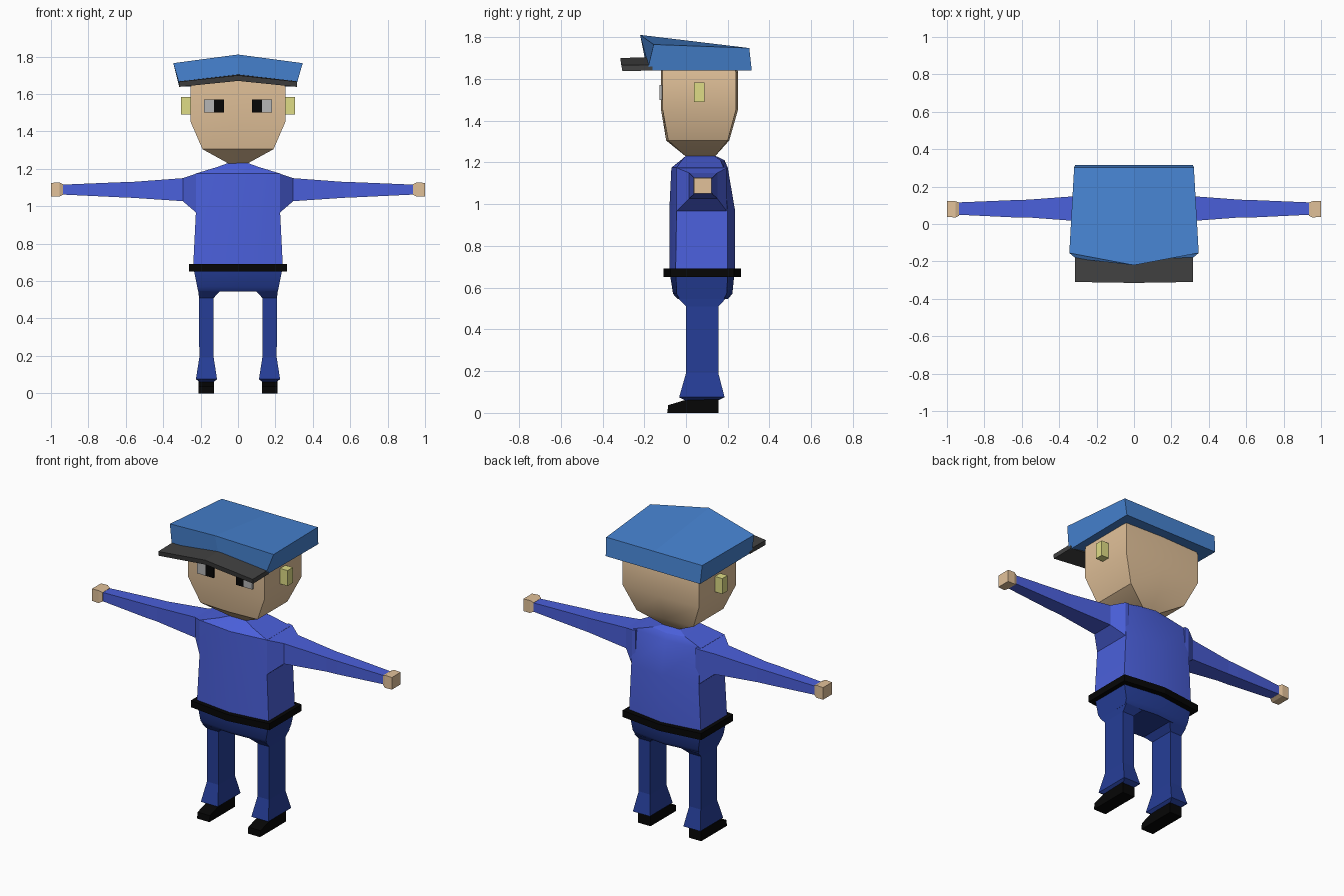
import bpy, bmesh, math


def material(name, rgb):
    m = bpy.data.materials.new(name)
    m.diffuse_color = [(c / 255) ** 2.2 for c in rgb] + [1]
    return m


SHIRT = material("shirt_blue", (76, 96, 218))
PANTS = material("navy", (42, 64, 150))
SKIN = material("skin", (225, 192, 152))
HAT = material("hat_blue", (72, 130, 208))
BLACK = material("black", (14, 14, 14))
BRIM = material("dark_grey", (68, 68, 68))
EAR = material("ear_yellow", (222, 219, 133))
EYE = material("eye_grey", (180, 180, 180))


def loft(name, rings, mat, mirror=False, smooth=0):
    """Skin a stack of equal-length point rings and cap both ends."""
    bm = bmesh.new()
    rows = [[bm.verts.new(p) for p in r] for r in rings]
    n = len(rows[0])
    for a, b in zip(rows, rows[1:]):
        for i in range(n):
            j = (i + 1) % n
            bm.faces.new((a[i], a[j], b[j], b[i]))
    for r in (rows[0], rows[-1]):
        if n == 6:
            bm.faces.new((r[0], r[1], r[2], r[3]))
            bm.faces.new((r[0], r[3], r[4], r[5]))
        else:
            bm.faces.new(r)
    bmesh.ops.recalc_face_normals(bm, faces=bm.faces[:])
    me = bpy.data.meshes.new(name)
    bm.to_mesh(me)
    bm.free()
    me.materials.append(mat)
    if smooth:
        me.shade_smooth()
        me.set_sharp_from_angle(angle=math.radians(smooth))
    ob = bpy.data.objects.new(name, me)
    bpy.context.collection.objects.link(ob)
    if mirror:
        ob.modifiers.new("mirror", 'MIRROR')
    return ob


def hexa(z, hx, fc, fs, bs, bc):
    """Horizontal six-sided body section: half width, front and back depths."""
    return [(0, fc, z), (hx, fs, z), (hx, bs, z), (0, bc, z), (-hx, bs, z), (-hx, fs, z)]


def rect_z(z, x0, x1, y0, y1):
    return [(x0, y0, z), (x1, y0, z), (x1, y1, z), (x0, y1, z)]


def rect_x(x, y0, y1, z0, z1):
    return [(x, y0, z0), (x, y1, z0), (x, y1, z1), (x, y0, z1)]


def box(name, x0, x1, y0, y1, z0, z1, mat):
    return loft(name, [rect_x(x, y0, y1, z0, z1) for x in (x0, x1)], mat, True)


# Torso and sleeves
loft("torso", [
    hexa(0.67, 0.24, -0.08, -0.05, 0.20, 0.235),
    hexa(0.97, 0.225, -0.08, -0.045, 0.20, 0.235),
    hexa(1.175, 0.225, -0.07, -0.045, 0.18, 0.20),
    hexa(1.21, 0.11, -0.026, -0.02, 0.165, 0.185),
    hexa(1.232, 0.05, 0.0, 0.0, 0.135, 0.14)], SHIRT, smooth=25)
loft("sleeve", [
    rect_x(0.20, -0.045, 0.195, 0.955, 1.178),
    rect_x(0.225, -0.045, 0.195, 0.967, 1.174),
    rect_x(0.295, 0.015, 0.15, 1.027, 1.15),
    rect_x(0.565, 0.035, 0.13, 1.045, 1.13),
    rect_x(0.635, 0.035, 0.128, 1.048, 1.128),
    rect_x(0.95, 0.05, 0.115, 1.063, 1.115)], SHIRT, True)
loft("hand", [
    rect_x(0.935, 0.045, 0.115, 1.062, 1.117),
    rect_x(0.955, 0.035, 0.122, 1.052, 1.127),
    rect_x(1.0, 0.038, 0.122, 1.052, 1.125)], SKIN, True)

# Belt
loft("belt", [
    hexa(0.652, 0.262, -0.108, -0.075, 0.23, 0.263),
    hexa(0.692, 0.262, -0.108, -0.075, 0.23, 0.263)], BLACK)

# Trousers
loft("hips", [
    hexa(0.545, 0.213, -0.04, -0.03, 0.18, 0.20),
    hexa(0.57, 0.218, -0.062, -0.045, 0.195, 0.222),
    hexa(0.67, 0.238, -0.078, -0.048, 0.20, 0.232)], PANTS, smooth=40)
loft("trouser_leg", [
    rect_z(0.06, 0.13, 0.205, -0.005, 0.155),
    rect_z(0.075, 0.112, 0.225, -0.033, 0.185),
    rect_z(0.19, 0.13, 0.207, 0.0, 0.155),
    rect_z(0.51, 0.13, 0.208, 0.0, 0.155),
    rect_z(0.547, 0.095, 0.213, -0.035, 0.19)], PANTS, True)

# Shoes
shoe = [(-0.09, 0), (0.155, 0), (0.155, 0.065), (-0.01, 0.06), (-0.085, 0.037)]
loft("shoe", [[(x, y, z) for y, z in shoe] for x in (0.128, 0.21)], BLACK, True)

# Head with neck taper
loft("head", [
    hexa(1.228, 0.05, 0.0, 0.0, 0.138, 0.138),
    hexa(1.305, 0.19, -0.095, -0.085, 0.20, 0.207),
    hexa(1.455, 0.255, -0.12, -0.112, 0.24, 0.25),
    hexa(1.63, 0.255, -0.12, -0.112, 0.24, 0.25),
    hexa(1.70, 0.24, -0.12, -0.112, 0.22, 0.23)], SKIN, smooth=35)

# Ears and eyes
box("ear", 0.25, 0.304, 0.038, 0.088, 1.49, 1.583, EAR)
box("eye_white", 0.127, 0.183, -0.128, -0.10, 1.50, 1.57, EYE)
box("pupil", 0.075, 0.127, -0.128, -0.10, 1.50, 1.57, BLACK)


# Cap crown and peaked brim
def cap_ring(fz, fy, sx, sy, sz, bx, by, bz):
    return [(0, fy, fz), (sx, sy, sz), (bx, by, bz), (0, by, bz), (-bx, by, bz), (-sx, sy, sz)]


loft("cap_crown", [
    cap_ring(1.70, -0.19, 0.31, -0.185, 1.64, 0.315, 0.315, 1.64),
    cap_ring(1.811, -0.22, 0.346, -0.155, 1.765, 0.32, 0.303, 1.748)], HAT)
side = [(-0.305, 1.638), (-0.16, 1.64), (-0.16, 1.668), (-0.31, 1.666)]
peak = [(-0.308, 1.67), (-0.16, 1.672), (-0.16, 1.705), (-0.315, 1.70)]
loft("cap_brim", [[(x, y, z) for y, z in p]
                  for x, p in ((-0.315, side), (0, peak), (0.315, side))], BRIM)
